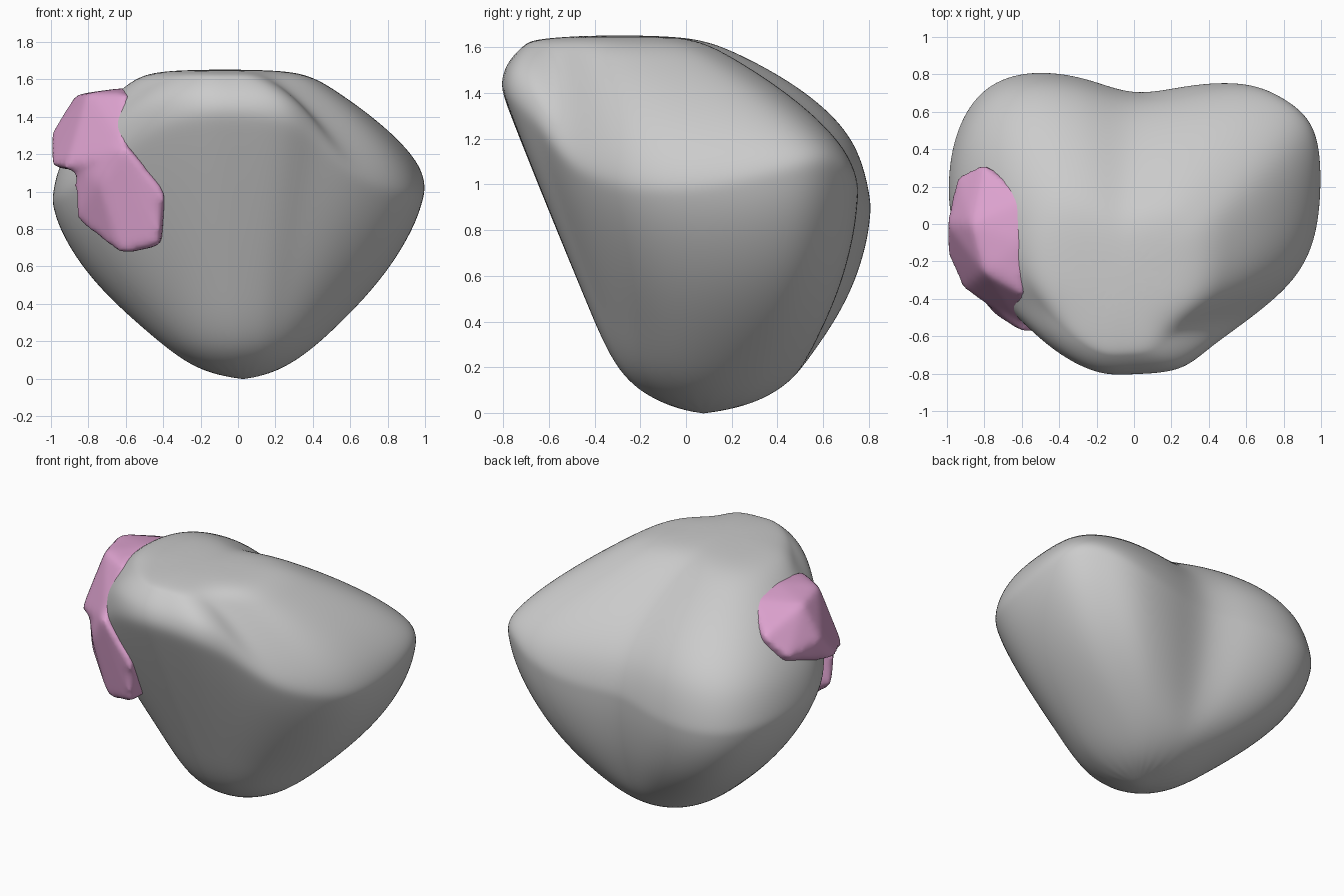
import bpy, bmesh
from math import atan2, cos, sin
from mathutils import Vector

if "Cube" in bpy.data.objects:
    bpy.data.objects.remove(bpy.data.objects["Cube"])

# widest outline of the boulder (x, y, z, shoulder), counter-clockwise from the front;
# a small shoulder value is square, a large one is hollow
RIM = [(0, -.80, 1.42, .45), (.26, -.79, 1.40, .40), (.40, -.66, 1.31, .42), (.60, -.52, 1.08, .78),
       (.85, -.32, 1.02, .62), (.97, -.10, 1.0, .60), (1, .20, 1.03, .62), (.98, .52, 1.12, .72),
       (.82, .66, 1.13, .72), (.61, .76, 1.03, .62), (.28, .74, .97, .54), (0, .67, .97, .52),
       (-.25, .78, .95, .44), (-.55, .82, .93, .42), (-.80, .74, .93, .45), (-.95, .51, .95, .48),
       (-1, .20, .97, .53), (-.96, -.10, 1.0, .56), (-.77, -.35, 1.10, .50), (-.58, -.54, 1.27, .36),
       (-.40, -.70, 1.38, .36), (-.18, -.81, 1.42, .42)]


def finish(bm, name):
    bmesh.ops.recalc_face_normals(bm, faces=bm.faces)
    for f in bm.faces:
        f.smooth = True
    me = bpy.data.meshes.new(name)
    bm.to_mesh(me)
    bm.free()
    ob = bpy.data.objects.new(name, me)
    bpy.context.collection.objects.link(ob)
    return ob


def blend(p, q, h, v):
    return Vector((p[0] + (q[0] - p[0]) * h, p[1] + (q[1] - p[1]) * h,
                   p[2] + (q[2] - p[2]) * v))


def base_point(p, s=1, z=.16):
    a = atan2(p[1] / .8, p[0])
    return (.40 * cos(a) * s + .01, .10 + .40 * sin(a) * s, z)


def top_point(p, s=1, z=1.635):
    return (-.07 + p[0] * .44 * s, -.29 + p[1] * .47 * s, z)


# boulder: rings from the foot up to the rim and over to the plateau
rings = [[Vector(base_point(p, .55, .045)) for p in RIM]]
for v in (1, .75, .5, .25, .08):
    rings.append([blend(p, base_point(p), v ** (1.6 + .7 * p[1]), v) for p in RIM])
rings.append([Vector(p[:3]) for p in RIM])
for h in (.07, .25, .5, .75, 1):
    rings.append([blend(p, top_point(p), h, h ** p[3]) for p in RIM])
rings.append([Vector(top_point(p, .5, 1.65)) for p in RIM])

bm = bmesh.new()
rows = [[bm.verts.new((c.x * 1.01, c.y * 1.01, c.z)) for c in r] for r in rings]
n = len(RIM)
for a, b in zip(rows, rows[1:]):
    for i in range(n):
        j = (i + 1) % n
        bm.faces.new((a[i], a[j], b[j], b[i]))
for row, pole in ((rows[0], (.03, .07, -.012)), (rows[-1], (-.07, -.29, 1.653))):
    c = bm.verts.new(pole)
    for i in range(n):
        bm.faces.new((row[i], row[(i + 1) % n], c))
boulder = finish(bm, "boulder")
sub = boulder.modifiers.new("round", 'SUBSURF')
sub.levels = sub.render_levels = 3

# pink growth: an upper lump and a lower lobe fused together
UPPER = [(-.54, .13, 1.53), (-.80, .33, 1.40), (-.95, .26, 1.27), (-1, .0, 1.31),
         (-.87, .0, 1.52), (-.58, -.1, 1.56), (-.58, -.38, 1.53), (-.80, -.26, 1.53),
         (-1, -.17, 1.13), (-.92, -.35, 1.12), (-.60, -.56, 1.22), (-.5, -.1, 1.1),
         (-.7, .2, 1.1)]
LOWER = [(-.88, -.32, 1.15), (-.88, -.29, .86), (-.63, -.47, .66), (-.42, -.54, .71),
         (-.39, -.58, 1.0), (-.60, -.58, 1.26), (-.74, -.49, 1.05), (-.45, -.2, 1.1),
         (-.40, -.3, .72), (-.65, -.2, .78)]
bm = bmesh.new()
for pts in (UPPER, LOWER):
    vs = [bm.verts.new(p) for p in pts]
    bmesh.ops.convex_hull(bm, input=vs)
growth = finish(bm, "pink_growth")
rem = growth.modifiers.new("fuse", 'REMESH')
rem.mode = 'VOXEL'
rem.voxel_size = .022
rem.use_smooth_shade = True
smo = growth.modifiers.new("soften", 'SMOOTH')
smo.factor = .5
smo.iterations = 16
pink = bpy.data.materials.new("pink")
pink.diffuse_color = (.72, .36, .62, 1)
pink.use_nodes = True
pink.node_tree.nodes["Principled BSDF"].inputs["Base Color"].default_value = pink.diffuse_color
growth.data.materials.append(pink)
